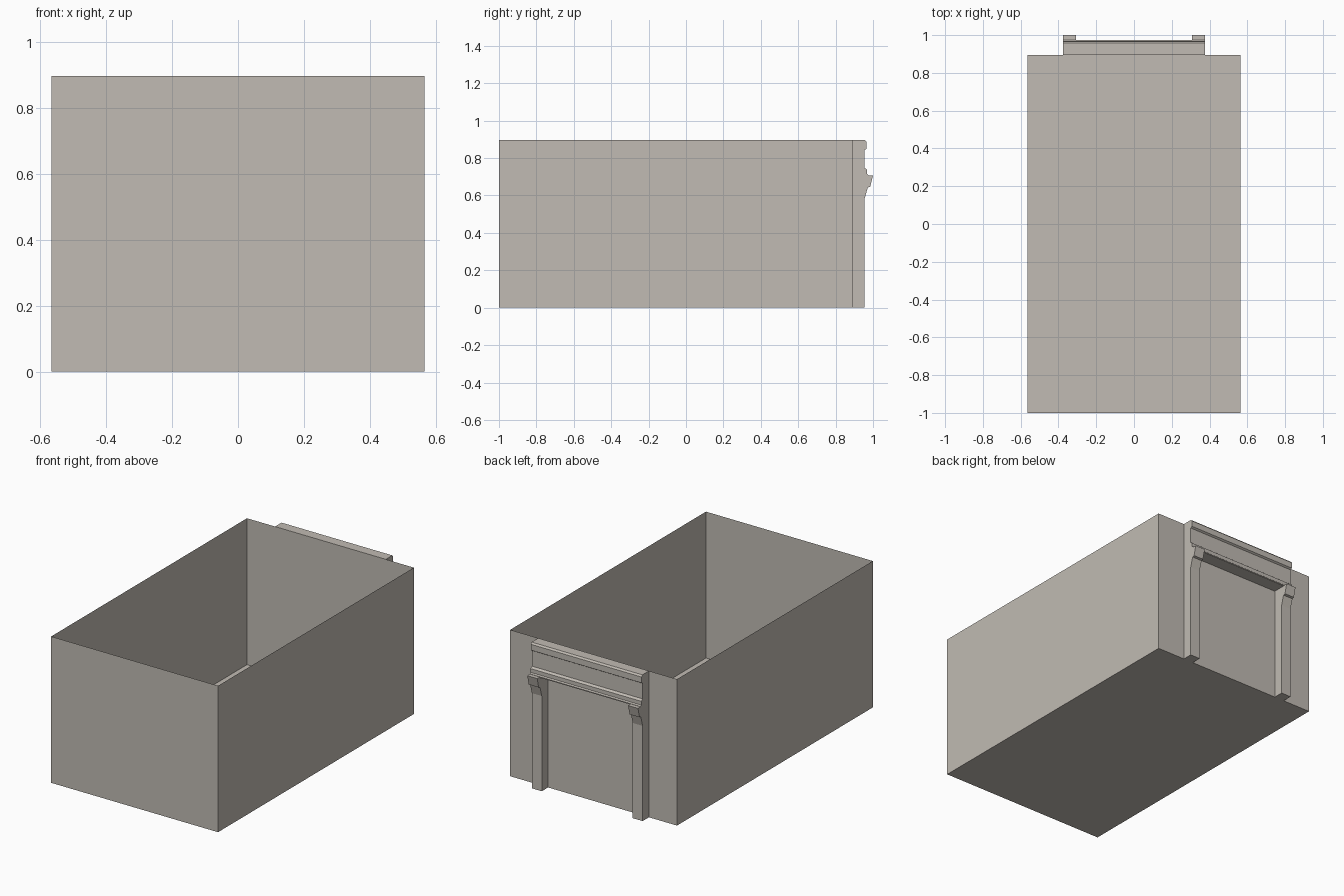
import bpy
import bmesh

HALF_W, FRONT, BACK, HEIGHT = 0.565, -1.0, 0.894, 0.896
FRAME_W, POST_IN, FACE = 0.375, 0.308, 0.955

cube = bpy.data.objects.get("Cube")
if cube:
    bpy.data.objects.remove(cube, do_unlink=True)

# One warm grey stone colour
stone = bpy.data.materials.new("warm_grey_stone")
stone.use_nodes = True
colour = (0.533, 0.497, 0.451, 1)
stone.diffuse_color = colour
stone.node_tree.nodes["Principled BSDF"].inputs["Base Color"].default_value = colour


def add_object(name, bm):
    mesh = bpy.data.meshes.new(name)
    bm.normal_update()
    bm.to_mesh(mesh)
    bm.free()
    mesh.materials.append(stone)
    obj = bpy.data.objects.new(name, mesh)
    bpy.context.collection.objects.link(obj)
    return obj


def extrude_profile(name, profile, x0, x1):
    """Sweep a closed (y, z) profile from x0 to x1."""
    bm = bmesh.new()
    face = bm.faces.new([bm.verts.new((x0, y, z)) for y, z in profile])
    swept = bmesh.ops.extrude_face_region(bm, geom=[face], use_keep_orig=True)
    moved = [v for v in swept["geom"] if isinstance(v, bmesh.types.BMVert)]
    bmesh.ops.translate(bm, verts=moved, vec=(x1 - x0, 0, 0))
    bmesh.ops.recalc_face_normals(bm, faces=bm.faces)
    return add_object(name, bm)


# Thin-walled room, open at the top
bm = bmesh.new()
bmesh.ops.create_cube(bm, size=1)
for v in bm.verts:
    v.co.x *= 2 * HALF_W
    v.co.y = FRONT if v.co.y < 0 else BACK
    v.co.z = 0 if v.co.z < 0 else HEIGHT
bm.normal_update()
top = [f for f in bm.faces if f.normal.z > 0.9]
bmesh.ops.delete(bm, geom=top, context="FACES_ONLY")
add_object("room_shell", bm)

# Lintel with cornice above and moulding below the frieze
LINTEL_Z = 0.703
lintel = [
    (BACK, LINTEL_Z), (0.975, LINTEL_Z), (0.975, 0.709), (0.968, 0.715),
    (0.968, 0.738), (FACE, 0.748), (FACE, 0.843), (0.966, 0.85),
    (0.966, 0.886), (0.957, HEIGHT), (BACK, HEIGHT),
]
extrude_profile("lintel", lintel, -FRAME_W, FRAME_W)

# Door posts and stepped brackets on both sides
post = [(BACK, 0), (FACE, 0), (FACE, LINTEL_Z), (BACK, LINTEL_Z)]
bracket = [
    (FACE, 0.583), (0.972, 0.643), (0.985, 0.647), (1.0, 0.707),
    (FACE, 0.707),
]
for side, sign in (("left", 1), ("right", -1)):
    extrude_profile(side + "_door_post", post, sign * POST_IN, sign * FRAME_W)
    extrude_profile(side + "_bracket", bracket, sign * POST_IN, sign * FRAME_W)
